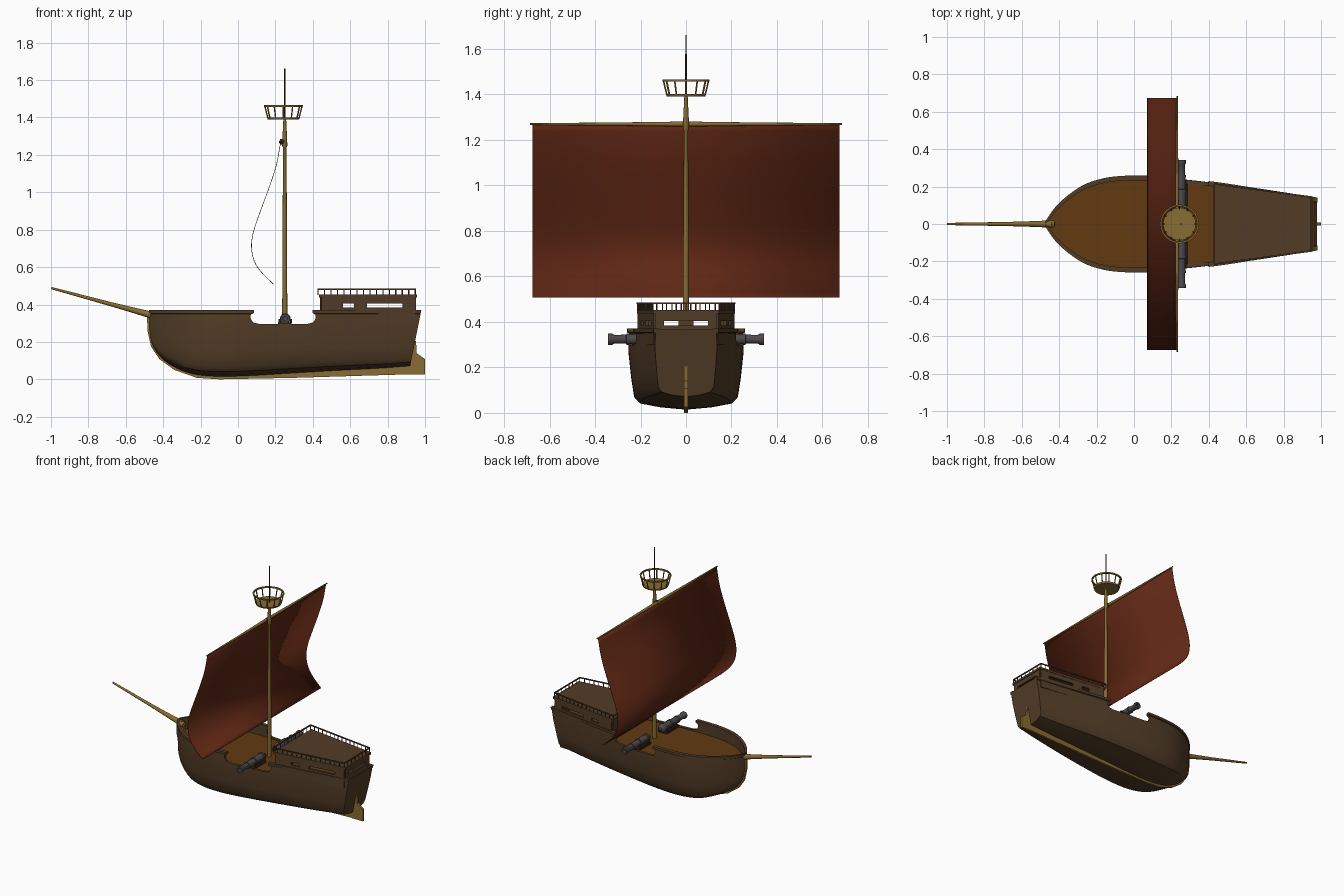
import bpy, bmesh, math
from mathutils import Vector

old = bpy.data.objects.get("Cube")
if old:
    bpy.data.objects.remove(old, do_unlink=True)


def material(name, rgb):
    m = bpy.data.materials.new(name)
    m.use_nodes = True
    m.diffuse_color = (*rgb, 1)
    m.node_tree.nodes["Principled BSDF"].inputs["Base Color"].default_value = (*rgb, 1)
    return m


HULL = material("dark brown planking", (0.085, 0.046, 0.02))
DECK = material("orange brown deck", (0.12, 0.042, 0.005))
GOLD = material("golden timber", (0.25, 0.15, 0.032))
SAIL = material("dark red cloth", (0.115, 0.02, 0.007))
IRON = material("gun metal", (0.075, 0.065, 0.072))
DARK = material("blackened wood", (0.035, 0.02, 0.01))
parts = []


def finish(name, bm, *mats):
    bmesh.ops.recalc_face_normals(bm, faces=bm.faces)
    me = bpy.data.meshes.new(name)
    bm.to_mesh(me)
    bm.free()
    ob = bpy.data.objects.new(name, me)
    bpy.context.collection.objects.link(ob)
    for m in mats:
        me.materials.append(m)
    parts.append(ob)
    return ob


def skin(bm, rings):
    """Bridge successive closed rings of points and cap both ends."""
    loops = [[bm.verts.new(p) for p in ring] for ring in rings]
    n = len(loops[0])
    for a, b in zip(loops, loops[1:]):
        for i in range(n):
            bm.faces.new((a[i], a[(i + 1) % n], b[(i + 1) % n], b[i]))
    bm.faces.new(loops[0])
    bm.faces.new(loops[-1][::-1])


def add_tube(bm, path, segs=10):
    """Round bar through (point, radius) pairs lying on one straight line."""
    pts = [(Vector(p), r) for p, r in path]
    turn = (pts[-1][0] - pts[0][0]).to_track_quat('Z', 'Y')
    angles = [math.tau * i / segs for i in range(segs)]
    skin(bm, [[p + turn @ Vector((r * math.cos(a), r * math.sin(a), 0)) for a in angles]
              for p, r in pts])


def tube(name, path, mat, segs=12):
    bm = bmesh.new()
    add_tube(bm, path, segs)
    return finish(name, bm, mat)


def side_plate(name, outline, half, mat):
    """Extrude an x-z outline across y."""
    bm = bmesh.new()
    skin(bm, [[(x, y, z) for x, z in outline] for y in (-half, half)])
    return finish(name, bm, mat)


def add_wall(bm, a, b, z0, z1, thick=0.014):
    """Upright slab between two plan points."""
    a, b = Vector(a), Vector(b)
    d = (b - a).normalized() * thick / 2
    n = Vector((-d.y, d.x))
    plan = [a + n, b + n, b - n, a - n]
    skin(bm, [[(p.x, p.y, z) for p in plan] for z in (z0, z1)])


def smooth_points(keys, steps):
    """Catmull-Rom interpolation through tuples."""
    ks = [Vector(k) for k in keys]
    ks = [2 * ks[0] - ks[1]] + ks + [2 * ks[-1] - ks[-2]]
    out = []
    for p, q, r, s in zip(ks, ks[1:], ks[2:], ks[3:]):
        for i in range(steps):
            t = i / steps
            out.append(0.5 * (2 * q + (r - p) * t + (2 * p - 5 * q + 4 * r - s) * t ** 2
                              + (3 * q - p - 3 * r + s) * t ** 3))
    return out + [ks[-2]]


# Hull: stations of (x, half width, bottom height)
stations = [(-0.475, 0.004, 0.27), (-0.46, 0.03, 0.19), (-0.42, 0.085, 0.125), (-0.35, 0.15, 0.07),
            (-0.25, 0.212, 0.03), (-0.12, 0.246, 0.015), (0.05, 0.253, 0.018), (0.25, 0.24, 0.03),
            (0.5, 0.21, 0.045), (0.75, 0.167, 0.058), (0.9, 0.139, 0.069), (0.92, 0.136, 0.07)]
section = [(0, 0), (0.45, 0.03), (0.8, 0.08), (0.9, 0.16), (0.95, 0.4), (1, 0.75), (0.99, 1)]
DECK_Z, RIM_Z = 0.29, 0.37
rings = []
samples = smooth_points(stations, 4)
for x, w, zb in samples:
    inner = max(w - 0.02, w * 0.4)
    floor = RIM_Z - 0.004 if x > 0.919 else DECK_Z
    half = [(w * u, zb + (0.35 - zb) * v) for u, v in section]
    half += [(w + 0.006, 0.353), (w + 0.006, RIM_Z), (inner, RIM_Z), (inner, floor)]
    loop = half + [(-y, z) for y, z in half[:0:-1]]
    rake = 0.2 * min(max((x - 0.6) / 0.32, 0), 1)
    rings.append([(x + rake * (z - 0.07), y, z) for y, z in loop])
bm = bmesh.new()
skin(bm, rings)
hull = finish("hull", bm, HULL, DECK)

# Gun port openings cut through both bulwarks
gap = [(0.085, 0.42), (0.085, 0.355), (0.068, 0.345), (0.068, 0.325), (0.08, 0.305), (0.11, 0.297)]
cutter = side_plate("gun_port_cutter", gap + [(0.483 - x, z) for x, z in gap[::-1]], 0.5, HULL)
cutter.hide_render = True
cut = hull.modifiers.new("gun_ports", 'BOOLEAN')
cut.operation, cut.solver, cut.object = 'DIFFERENCE', 'EXACT', cutter
bpy.context.view_layer.update()
graph = bpy.context.evaluated_depsgraph_get()
baked = bpy.data.meshes.new_from_object(hull.evaluated_get(graph))
hull.modifiers.clear()
hull.data = baked
parts.remove(cutter)
bpy.data.objects.remove(cutter, do_unlink=True)
for f in hull.data.polygons:
    f.material_index = int(f.normal.z > 0.9 and abs(f.center.z - DECK_Z) < 0.004)

# Keel, stem and rudder
keel = [(-0.487, 0.36), (-0.484, 0.26), (-0.465, 0.175), (-0.42, 0.108), (-0.34, 0.05), (-0.22, 0.008),
        (-0.1, 0), (0.3, 0.008), (0.92, 0.027), (0.92, 0.08), (0.3, 0.05), (-0.1, 0.04),
        (-0.3, 0.1), (-0.4, 0.2), (-0.44, 0.36)]
side_plate("keel_and_stem", keel, 0.008, GOLD)
side_plate("rudder", [(0.91, 0.025), (1, 0.025), (1, 0.108), (0.955, 0.14), (0.952, 0.205), (0.93, 0.205)],
           0.008, GOLD)

# Bowsprit
tube("bowsprit", [((-0.43, 0, 0.335), 0.02), ((-0.55, 0, 0.367), 0.015), ((-0.68, 0, 0.402), 0.011),
                  ((-0.998, 0, 0.488), 0.006)], GOLD)

# Stern cabin: walls with window slots
F, B = 0.445, 0.945
corners = {s: (Vector((F, s * 0.206)), Vector((B, s * 0.137))) for s in (-1, 1)}
bm = bmesh.new()


def slotted_wall(a, b, slots):
    add_wall(bm, a, b, 0.3, 0.385)
    add_wall(bm, a, b, 0.405, 0.445)
    edges = [0] + [t for s in slots for t in s] + [1]
    for t0, t1 in zip(edges[::2], edges[1::2]):
        add_wall(bm, a.lerp(b, t0), a.lerp(b, t1), 0.38, 0.41)


for s in (-1, 1):
    slotted_wall(*corners[s], [(0.23, 0.35), (0.49, 0.87)])
slotted_wall(corners[-1][0], corners[1][0], [(0.15, 0.42), (0.58, 0.85)])
slotted_wall(corners[-1][1], corners[1][1], [(0.15, 0.85)])
finish("cabin_walls", bm, HULL)

plan = [(F - 0.012, -0.216), (B + 0.012, -0.146), (B + 0.012, 0.146), (F - 0.012, 0.216)]
bm = bmesh.new()
skin(bm, [[(x, y, z) for x, y in plan] for z in (0.437, 0.453)])
finish("cabin_roof", bm, HULL)

# Railing around the roof
bm = bmesh.new()
rail = [Vector((x, y)) * 0.99 for x, y in plan]
for a, b, count in zip(rail, rail[1:] + rail[:1], (15, 7, 15, 10)):
    add_wall(bm, a, b, 0.478, 0.485, 0.008)
    for i in range(count):
        p = a.lerp(b, i / count)
        add_tube(bm, [((p.x, p.y, 0.45), 0.003), ((p.x, p.y, 0.48), 0.003)], 6)
finish("roof_railing", bm, HULL)

# Mast and topmast pole
MX = 0.25
tube("mast", [((MX, 0, z), r) for z, r in
              [(0.28, 0.014), (0.8, 0.012), (1.24, 0.009), (1.25, 0.014), (1.3, 0.012), (1.4, 0.007)]], GOLD)
tube("topmast_pole", [((MX, 0, 1.38), 0.004), ((MX, 0, 1.662), 0.003)], DARK, 8)

# Yard, its fixing, and the sail
YX, YZ = 0.23, 1.27
tube("yard", [((YX, y, YZ), r) for y, r in [(-0.685, 0.004), (-0.3, 0.007), (0, 0.011), (0.3, 0.007),
                                            (0.685, 0.004)]], GOLD)
tube("yard_fixing", [((YX - 0.005, 0, YZ), 0.014), ((MX, 0, YZ), 0.014)], DARK)

curve = [(0.228, 1.267), (0.206, 1.15), (0.168, 1.03), (0.12, 0.9), (0.083, 0.79), (0.072, 0.706),
         (0.088, 0.63), (0.126, 0.572), (0.19, 0.508)]
bm = bmesh.new()
edge = smooth_points(curve, 4)
rows = [[bm.verts.new((x, y, z)) for y in (-0.674, 0.674)] for x, z in edge]
for a, b in zip(rows, rows[1:]):
    bm.faces.new((a[0], a[1], b[1], b[0]))
sail = finish("sail", bm, SAIL)
thick = sail.modifiers.new("cloth_thickness", 'SOLIDIFY')
thick.thickness, thick.offset = 0.003, 0

# Lookout nest: floor, posts and top ring
NX = 0.243
tube("nest_floor", [((NX, 0, 1.39), 0.084), ((NX, 0, 1.401), 0.088)], GOLD, 24)
bm = bmesh.new()
angles = [math.tau * i / 24 for i in range(24)]
skin_rings = [[(NX + r * math.cos(a), r * math.sin(a), z) for a in angles]
              for r, z in [(0.094, 1.457), (0.103, 1.457), (0.104, 1.466), (0.095, 1.466)]]
loops = [[bm.verts.new(p) for p in ring] for ring in skin_rings]
for a, b in zip(loops, loops[1:] + loops[:1]):
    for i in range(24):
        bm.faces.new((a[i], a[(i + 1) % 24], b[(i + 1) % 24], b[i]))
for a in angles[::2]:
    c, s = math.cos(a), math.sin(a)
    add_tube(bm, [((NX + 0.084 * c, 0.084 * s, 1.398), 0.004), ((NX + 0.099 * c, 0.099 * s, 1.46), 0.004)], 6)
finish("nest_rail", bm, GOLD)

# Cannons on carriages, one to each side
barrel = [(0.055, 0.008), (0.07, 0.01), (0.075, 0.022), (0.085, 0.029), (0.1, 0.029), (0.102, 0.025),
          (0.17, 0.025), (0.171, 0.028), (0.185, 0.028), (0.186, 0.023), (0.25, 0.022), (0.251, 0.025),
          (0.262, 0.025), (0.263, 0.02), (0.315, 0.019), (0.325, 0.025), (0.342, 0.025), (0.3421, 0.013),
          (0.31, 0.012)]
for side, s in (("left", 1), ("right", -1)):
    tube(side + "_cannon", [((MX + 0.003, s * y, 0.324), r) for y, r in barrel], IRON, 16)
    bm = bmesh.new()
    add_wall(bm, (MX, s * 0.09), (MX, s * 0.235), DECK_Z, 0.303, 0.07)
    for x in (MX - 0.027, MX + 0.033):
        add_wall(bm, (x, s * 0.1), (x, s * 0.215), 0.3, 0.322, 0.012)
    finish(side + "_cannon_carriage", bm, DARK)

# Smooth shading with crisp edges
bpy.ops.object.select_all(action='DESELECT')
for ob in parts:
    ob.select_set(True)
bpy.context.view_layer.objects.active = hull
bpy.ops.object.shade_smooth_by_angle(angle=math.radians(35))
